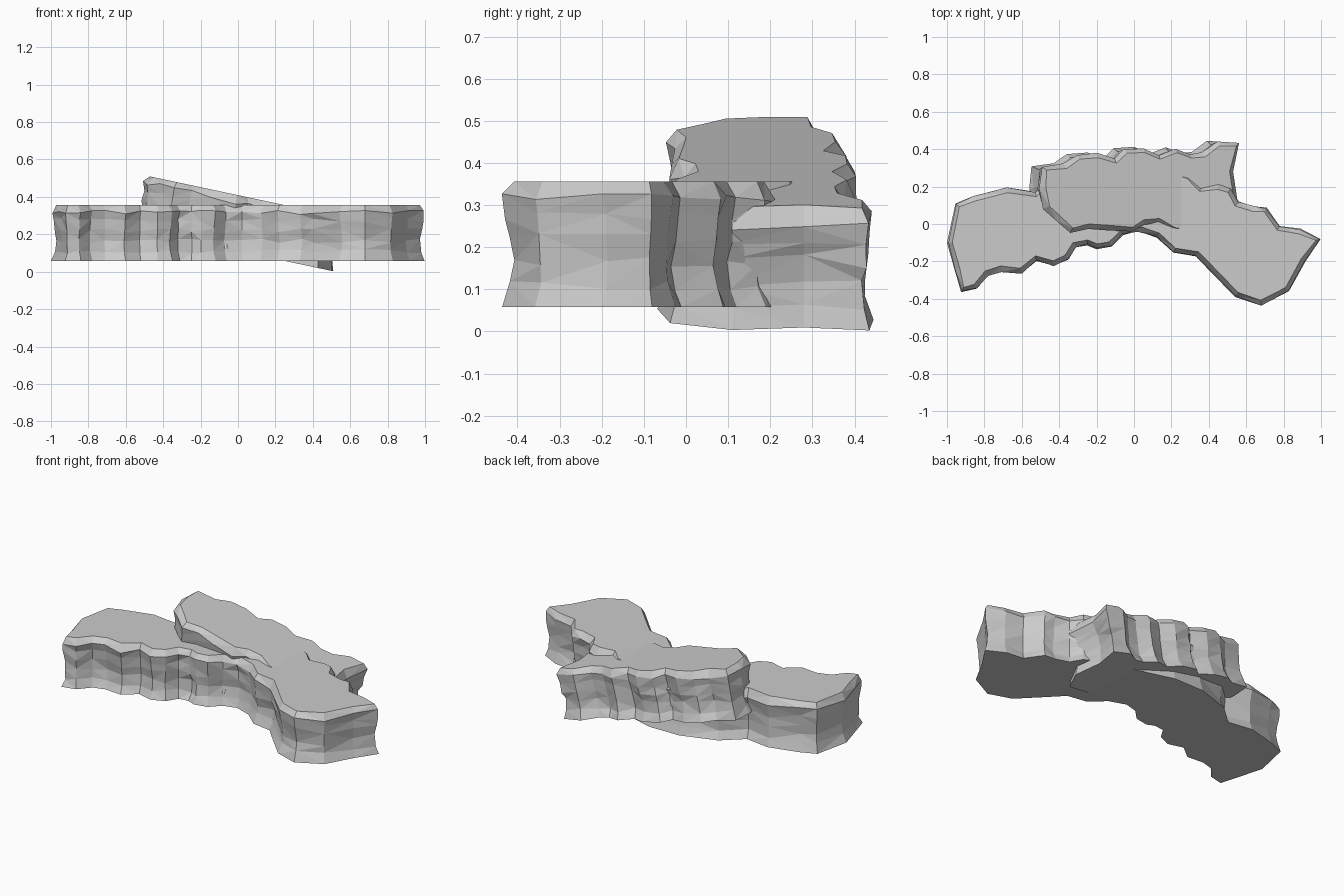
import bpy, bmesh, random
from math import cos, radians
from mathutils import Vector, Matrix

if "Cube" in bpy.data.objects:
    bpy.data.objects.remove(bpy.data.objects["Cube"])

random.seed(4)

# Wall profile shared by both slabs: (height fraction, inset from outline)
PROFILE = [(0, 0.0), (0.17, 0.018), (0.36, 0.022), (0.55, 0.014), (0.72, 0.01),
           (0.87, 0.0), (1, 0.028)]


def rock_slab(name, outline, thick, matrix):
    """Counter-clockwise outline swept up the eroded wall profile, with flat caps."""
    pts = [Vector(p) for p in outline]
    n = len(pts)
    normals = []
    for i in range(n):
        d = (pts[(i + 1) % n] - pts[i]).normalized() + (pts[i] - pts[i - 1]).normalized()
        normals.append(Vector((d.y, -d.x)).normalized())
    bm = bmesh.new()
    rings = []
    for k, (t, inset) in enumerate(PROFILE):
        ring = []
        cap = k in (0, len(PROFILE) - 1)
        for p, nv in zip(pts, normals):
            j = 0.003 if cap else 0.009
            q = p - nv * (inset + random.uniform(-j * 0.3, j))
            dz = 0 if cap else random.uniform(-0.012, 0.012)
            ring.append(bm.verts.new((q.x, q.y, (t - 0.5) * thick + dz)))
        rings.append(ring)
    for a, b in zip(rings, rings[1:]):
        for i in range(n):
            m = (i + 1) % n
            bm.faces.new((a[i], a[m], b[m], b[i]))
    bm.faces.new(rings[0][::-1])
    bm.faces.new(rings[-1])
    bmesh.ops.triangulate(bm, faces=bm.faces[:])
    bmesh.ops.recalc_face_normals(bm, faces=bm.faces[:])
    me = bpy.data.meshes.new(name)
    bm.to_mesh(me)
    bm.free()
    ob = bpy.data.objects.new(name, me)
    ob.matrix_world = matrix
    bpy.context.collection.objects.link(ob)
    return ob


# Long level slab: front edge left to right, then back edge right to left
level = [(-1, -0.1), (-0.96, -0.24), (-0.925, -0.365), (-0.84, -0.345), (-0.78, -0.275),
         (-0.71, -0.255), (-0.6, -0.265), (-0.52, -0.2), (-0.43, -0.225), (-0.35, -0.19),
         (-0.31, -0.125), (-0.25, -0.115), (-0.2, -0.135), (-0.12, -0.12), (-0.06, -0.06),
         (0.02, -0.04), (0.12, -0.075), (0.21, -0.155), (0.33, -0.175), (0.39, -0.235),
         (0.54, -0.39), (0.68, -0.438), (0.83, -0.36), (0.92, -0.2), (1, -0.08),
         (0.89, -0.025), (0.78, -0.01), (0.71, 0.09), (0.64, 0.095), (0.56, 0.12),
         (0.52, 0.19), (0.45, 0.215), (0.36, 0.2), (0.3, 0.27), (0.14, 0.31), (0, 0.35),
         (-0.2, 0.35), (-0.41, 0.28), (-0.53, 0.175), (-0.68, 0.198), (-0.86, 0.15),
         (-0.955, 0.11)]
rock_slab("level_slab", level, 0.298, Matrix.Translation((0, 0, 0.207)))

# Shorter slab tilted through it, high on the left
tilt = radians(12)
tilted = [(-0.53, 0.19), (-0.505, 0.08), (-0.44, 0.02), (-0.365, -0.05), (-0.27, -0.03),
          (-0.17, -0.035), (-0.03, -0.045), (0.03, -0.005), (0.1, 0), (0.18, -0.045),
          (0.3, -0.07), (0.46, -0.04), (0.535, 0.11), (0.51, 0.28), (0.54, 0.435),
          (0.42, 0.447), (0.34, 0.385), (0.28, 0.38), (0.2, 0.41), (0.11, 0.375),
          (0.03, 0.412), (-0.08, 0.405), (-0.13, 0.355), (-0.22, 0.385), (-0.33, 0.375),
          (-0.4, 0.325), (-0.52, 0.31)]
rock_slab("tilted_slab", [(x / cos(tilt), y) for x, y in tilted], 0.292,
          Matrix.Translation((0, 0, 0.26)) @ Matrix.Rotation(tilt, 4, 'Y'))
